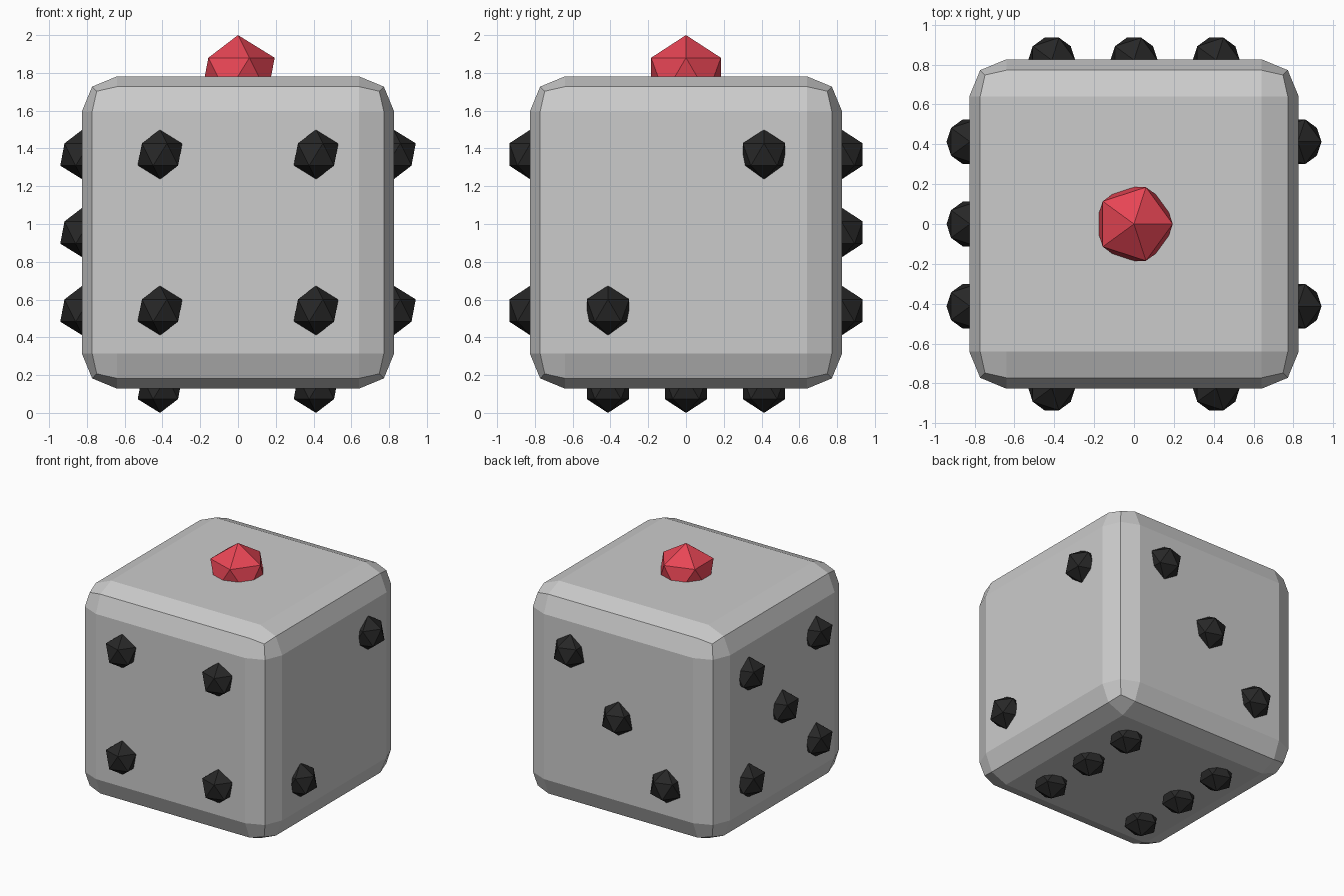
import bpy
from mathutils import Vector

if "Cube" in bpy.data.objects:
    bpy.data.objects.remove(bpy.data.objects["Cube"])

HALF, MID = 0.827, 0.955      # half body width, body centre height
REACH, STEP = 0.823, 0.413    # pip distance from centre, pip spacing


def material(name, colour):
    m = bpy.data.materials.new(name)
    m.diffuse_color = (*colour, 1)
    m.use_nodes = True
    m.node_tree.nodes["Principled BSDF"].inputs["Base Color"].default_value = m.diffuse_color
    return m


def pip(name, location, radius, mat):
    bpy.ops.mesh.primitive_ico_sphere_add(subdivisions=1, radius=radius, location=location)
    ob = bpy.context.object
    ob.name = name
    ob.data.materials.append(mat)


black = material("black", (0.02, 0.02, 0.02))
red = material("red", (0.8, 0.06, 0.09))

# Rounded cube body
bpy.ops.mesh.primitive_cube_add(size=2 * HALF, location=(0, 0, MID))
body = bpy.context.object
body.name = "die_body"
bevel = body.modifiers.new("bevel", 'BEVEL')
bevel.width = 0.187
bevel.segments = 2

# Single large red pip on top
pip("top_pip", (0, 0, MID + HALF + 0.001), 0.217, red)

# Each face: outward normal, the two axes across it, pip grid positions
X, Y, Z = Vector((1, 0, 0)), Vector((0, 1, 0)), Vector((0, 0, 1))
corners = [(a, b) for a in (-1, 1) for b in (-1, 1)]
faces = {
    "front": (-Y, X, Z, corners),
    "right": (X, Y, Z, [(-1, -1), (1, 1)]),
    "back": (Y, X, Z, [(-1, -1), (0, 0), (1, 1)]),
    "left": (-X, Y, Z, corners + [(0, 0)]),
    "bottom": (-Z, X, Y, [(a, b) for a in (-1, 1) for b in (-1, 0, 1)]),
}
for name, (n, u, v, spots) in faces.items():
    for a, b in spots:
        pip(name + "_pip", Z * MID + n * REACH + (u * a + v * b) * STEP, 0.132, black)
